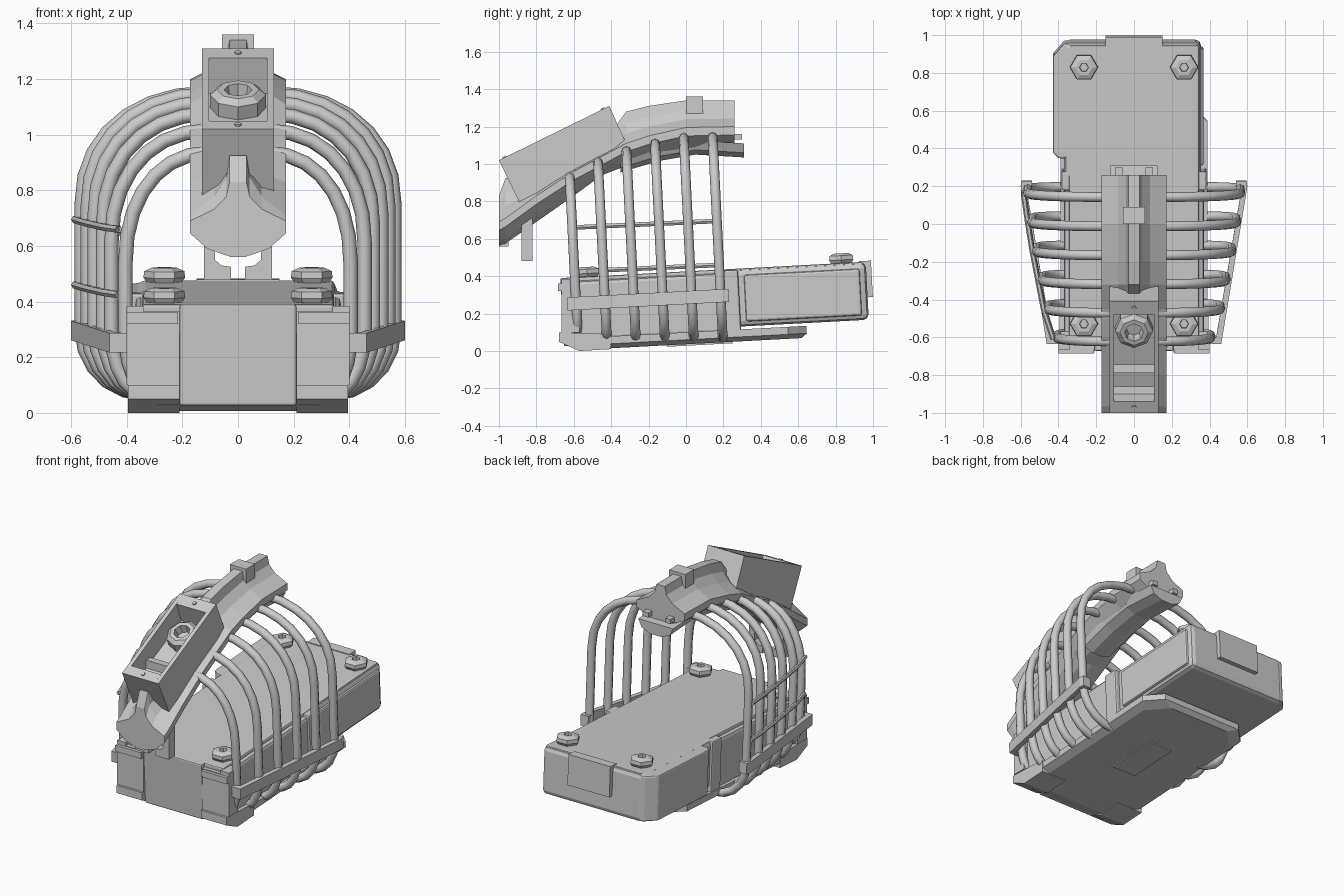
import bpy, bmesh, math
from mathutils import Vector, Matrix

if "Cube" in bpy.data.objects:
    bpy.data.objects.remove(bpy.data.objects["Cube"])

TILT = Matrix.Rotation(math.radians(3.05), 4, 'X')   # body leans up to the rear


def loft(name, *stacks, mirror=False, tilt=False, bevel=0, smooth=False):
    """Skin each stack of equal-length rings into a capped solid."""
    bm = bmesh.new()
    stacks = list(stacks)
    if mirror:
        stacks += [[[(-p[0], p[1], p[2]) for p in r] for r in s] for s in stacks]
    for rings in stacks:
        vs = [[bm.verts.new(p) for p in r] for r in rings]
        n = len(vs[0])
        for a, b in zip(vs, vs[1:]):
            for i in range(n):
                bm.faces.new((a[i], a[(i + 1) % n], b[(i + 1) % n], b[i]))
        bm.faces.new(vs[0])
        bm.faces.new(vs[-1])
    bmesh.ops.recalc_face_normals(bm, faces=bm.faces)
    if tilt:
        bmesh.ops.transform(bm, matrix=TILT, verts=bm.verts)
    me = bpy.data.meshes.new(name)
    bm.to_mesh(me)
    bm.free()
    ob = bpy.data.objects.new(name, me)
    bpy.context.collection.objects.link(ob)
    if bevel:
        m = ob.modifiers.new("bevel", 'BEVEL')
        m.width, m.segments = bevel, 2
    if smooth:
        bpy.ops.object.select_all(action='DESELECT')
        bpy.context.view_layer.objects.active = ob
        ob.select_set(True)
        bpy.ops.object.shade_smooth_by_angle(angle=math.radians(50))
    return ob


def extrude(axis, pts, lo, hi):
    """Two rings: a 2D profile extruded along an axis."""
    put = {'X': lambda p, h: (h, p[0], p[1]),
           'Y': lambda p, h: (p[0], h, p[1]),
           'Z': lambda p, h: (p[0], p[1], h)}[axis]
    return [[put(p, h) for p in pts] for h in (lo, hi)]


def block(x0, x1, y0, y1, z0, z1):
    return extrude('Z', [(x0, y0), (x1, y0), (x1, y1), (x0, y1)], z0, z1)


def tube(path, r, n=8):
    """Rings of a round section along a 3D path."""
    path = [Vector(p) for p in path]
    rings = []
    for i, p in enumerate(path):
        t = (path[min(i + 1, len(path) - 1)] - path[max(i - 1, 0)]).normalized()
        u = t.cross(Vector((0, 1, 0.05)) if abs(t.y) < 0.7 else Vector((0, 0, 1))).normalized()
        v = t.cross(u)
        rings.append([tuple(p + r * (math.cos(a) * u + math.sin(a) * v))
                      for a in (2 * math.pi * k / n for k in range(n))])
    return rings


def disc_rings(center, axis, steps, n=6):
    """Rings of (height, radius) steps around an axis: bolts, cups, studs."""
    rot = Vector((0, 0, 1)).rotation_difference(Vector(axis))
    return [[tuple(Vector(center) + rot @ Vector((r * math.cos(2 * math.pi * k / n),
             r * math.sin(2 * math.pi * k / n), h))) for k in range(n)] for h, r in steps]


def octagon(x, y0, y1, c):
    return [(-x + c, y0), (x - c, y0), (x, y0 + c), (x, y1 - c),
            (x - c, y1), (-x + c, y1), (-x, y1 - c), (-x, y0 + c)]


# --- body ---
loft("body_front", block(-.37, .37, -.62, .25, .085, .405), tilt=True, bevel=.02)
loft("body_top", block(-.345, .345, -.62, .97, .38, .425), tilt=True, bevel=.01)
loft("body_collar", block(-.385, .385, .2, .3, .06, .42), tilt=True, bevel=.01)
loft("body_rear", block(-.37, .355, .25, .985, .115, .424), tilt=True, bevel=.03)
loft("left_side_panel", extrude('Z', [(-.43, .4), (-.43, .91), (-.37, .98), (-.33, .98),
     (-.33, .37), (-.4, .37)], .125, .415), tilt=True, bevel=.01)
loft("right_side_panel", block(.34, .368, .33, .95, .14, .39), tilt=True, bevel=.012)
loft("rear_tab", block(-.15, .15, .95, 1.013, .235, .43), tilt=True)
loft("front_panel", block(-.21, .21, -.65, -.6, .06, .425), tilt=True, bevel=.008)

# --- base plate, label plate, feet ---
low, mid = octagon(.34, -.55, .62, .12), octagon(.39, -.63, .65, .1)
loft("base_plate", [[(x, y, z) for x, y in ring] for ring, z in
     ((low, .036), (mid, .06), (mid, .1))], tilt=True)
loft("underside_plate", block(-.09, .09, -.1, .25, .028, .05), tilt=True)
loft("front_feet", extrude('X', [(-.68, .1), (-.68, .05), (-.57, 0), (-.4, .01), (-.4, .09)],
     .21, .395), mirror=True)
loft("front_brackets", block(.21, .36, -.665, -.6, .1, .365), block(.215, .4, -.685, -.65, .32, .36),
     block(.34, .4, -.665, -.57, .1, .385), mirror=True)

# --- hex bolts with a sunken socket ---
for label, y in (("rear", .83 + .025), ("front", -.53 + .025)):
    loft(label + "_bolts", disc_rings((.265, y, .42), (0, 0, 1),
         [(0, .06), (.022, .075), (.045, .072), (.057, .045), (.057, .024), (.035, .022)]),
         mirror=True, tilt=True)

# --- cage ribs: six per side, growing towards the rear ---
widths = [.405, .455, .485, .515, .54, .562]
tops = [.935, 1.015, 1.075, 1.115, 1.145, 1.15]
for i, (w, top) in enumerate(zip(widths, tops)):
    y0, zb = -.575 + .155 * i, .1 if i == 0 else .07
    prof = []
    for k in range(8):                                  # shoulder arc
        a = math.pi / 2 * (1 - k / 7)
        prof.append((.1 + (w - .1) * math.cos(a) ** .92, top - .4 + .4 * math.sin(a) ** .92
                     if k < 7 else top - .4))
    for k in range(6):                                  # lower curl
        a = math.pi / 2 * k / 5
        prof.append((.34 + (w - .34) * math.cos(a), .3 - (.3 - zb) * math.sin(a)))
    loft(f"rib_pair_{i + 1}", tube([(x, y0 - .05 * z, z) for x, z in prof], .026),
         mirror=True, smooth=True)

# --- side bands and left-hand rods ---
loft("side_bands", extrude('Z', [(.375, -.585), (.375, -.62), (.462, -.62), (.6, .215), (.595, .245),
     (.54, .245), (.54, .215), (.57, .205), (.435, -.585)], .25, .32), mirror=True, tilt=True)
for label, z in (("upper", .66), ("lower", .425)):
    path = [(-.385, -.575, z - .012), (-.43, -.58, z - .012)]
    path += [(-(w + .024), -.575 + .155 * i - .05 * z, z + .007 * i) for i, w in enumerate(widths)]
    loft(label + "_left_rod", tube(path[1:], .014, 6))

# --- spine: ridged section swept over the arch (y, ridge, wing, bottom) ---
stations = [(-1, .83, .68, .565), (-.965, .925, .7, .575), (-.8, .93, .82, .69), (-.6, 1.03, .95, .83),
            (-.45, 1.1, 1.03, .94), (-.32, 1.28, 1.1, .99), (-.2, 1.31, 1.14, 1.03),
            (0, 1.34, 1.185, 1.06), (.26, 1.34, 1.19, 1.1)]
rings = []
for y, t, w, b in stations:
    h = t - w
    half = [(.03, t), (.042, t - .35 * h), (.085, t - .65 * h), (.172, w + .01), (.172, w - .035),
            (.11, b + .025), (.04, b)]
    rings.append([(x, y, z) for x, z in half] + [(-x, y, z) for x, z in reversed(half)])
loft("spine", rings)
belly = [(.125, .03), (.1, -.02), (.04, -.045), (-.04, -.045), (-.1, -.02), (-.125, .03)]
loft("spine_belly", [[(x, y, c + z) for x, z in belly] for y, c in
     ((-.35, 1.0), (-.15, 1.06), (.05, 1.095), (.31, 1.08))])
loft("spine_end_studs", block(.06, .1, .22, .3, 1.13, 1.16), mirror=True)
loft("ridge_clip", block(-.058, .058, 0, .09, 1.265, 1.36))
loft("front_ridge", extrude('X', [(-1, .56), (-1, .82), (-.965, .925), (-.93, .9), (-.95, .56)], -.03, .03))

# --- open box on the front of the spine ---
loft("box_sides", extrude('X', [(-1, 1.02), (-.41, 1.31), (-.32, 1.11), (-.34, 1.05), (-.45, .98),
     (-.6, .9), (-.86, .73)], .105, .13), mirror=True)
loft("box_front_wall", extrude('X', [(-1, 1.02), (-.94, 1.05), (-.81, .79), (-.86, .73)], -.105, .105))
loft("box_rear_wall", extrude('X', [(-.48, 1.275), (-.41, 1.31), (-.32, 1.11), (-.40, 1.06)], -.105, .105))
loft("box_floor", extrude('X', [(-.89, .93), (-.41, 1.16), (-.39, 1.12), (-.87, .89)], -.105, .105))
up = (0, -.44, .9)
loft("box_cup", disc_rings((0, -.54, 1.09), up,
     [(0, .1), (.06, .1), (.08, .075), (.08, .05), (.03, .04)], 8))
loft("box_steps", block(-.105, .105, -.79, -.745, .96, 1.03), block(-.105, .105, -.9, -.86, .92, .98))
loft("box_screws", *[disc_rings((0, y, z), up, [(-.01, .015), (.006, .012)])
     for y, z in ((-.97, 1.035), (-.445, 1.293))])
loft("plate_screws", *[disc_rings((x, -.99, z), (0, -1, 0), [(0, .016), (.01, .012)])
     for x, z in ((-.148, .68), (.148, .68))])

# --- hooked prongs under the front of the spine ---
loft("front_prongs", extrude('Y', [(.122, .72), (.122, .48), (.025, .48), (.025, .525), (.06, .53),
     (.082, .55), (.085, .6), (.07, .72)], -.88, -.82), mirror=True)
